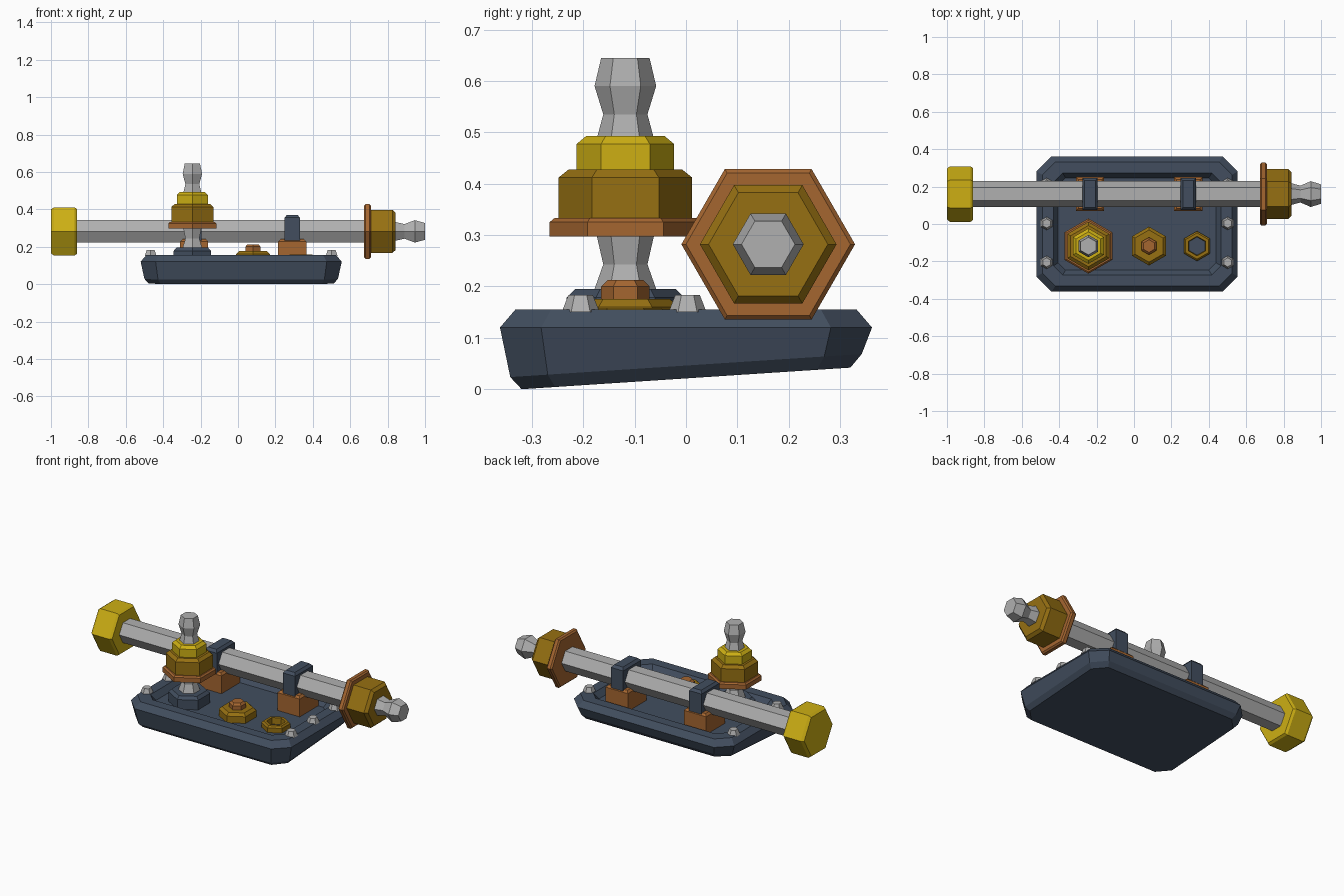
import bpy, bmesh, math

if "Cube" in bpy.data.objects:
    bpy.data.objects.remove(bpy.data.objects["Cube"])


def material(name, rgb):
    m = bpy.data.materials.new(name)
    m.diffuse_color = (*rgb, 1)
    m.use_nodes = True
    m.node_tree.nodes["Principled BSDF"].inputs["Base Color"].default_value = m.diffuse_color
    return m


SLATE = material("slate", (0.054, 0.076, 0.114))
STEEL = material("steel grey", (0.434, 0.434, 0.434))
YELLOW = material("bright yellow", (0.61, 0.43, 0.007))
GOLD = material("dark gold", (0.305, 0.162, 0.006))
COPPER = material("copper", (0.376, 0.133, 0.03))


def loft(name, rings, mat, closed=False):
    """Skin a list of equal-length point rings, capping or joining the ends."""
    bm = bmesh.new()
    loops = [[bm.verts.new(p) for p in ring] for ring in rings]
    pairs = list(zip(loops, loops[1:]))
    if closed:
        pairs.append((loops[-1], loops[0]))
    else:
        bm.faces.new(loops[0])
        bm.faces.new(loops[-1])
    n = len(loops[0])
    for a, b in pairs:
        for i in range(n):
            j = (i + 1) % n
            bm.faces.new((a[i], a[j], b[j], b[i]))
    bmesh.ops.recalc_face_normals(bm, faces=bm.faces)
    mesh = bpy.data.meshes.new(name)
    bm.to_mesh(mesh)
    bm.free()
    mesh.materials.append(mat)
    ob = bpy.data.objects.new(name, mesh)
    bpy.context.collection.objects.link(ob)
    return ob


def hex_turn(name, profile, mat, x=None, y=0.0, z=None, closed=False):
    """Six-sided turning of (position, radius) pairs; along z if x is given, else along x."""
    rings = []
    for t, r in profile:
        ring = []
        for k in range(6):
            u, v = r * math.cos(k * math.pi / 3), r * math.sin(k * math.pi / 3)
            ring.append((x + v, y + u, t) if z is None else (t, y + u, z + v))
        rings.append(ring)
    return loft(name, rings, mat, closed)


def octagon(cx, cy, hx, hy, c, z):
    """Rectangle with cut corners."""
    pts = [(hx, hy - c), (hx - c, hy), (c - hx, hy), (-hx, hy - c),
           (-hx, c - hy), (c - hx, -hy), (hx - c, -hy), (hx, c - hy)]
    return [(cx + px, cy + py, z) for px, py in pts]


# Tray with sloping underside, bevelled rim and sunken floor
FLOOR = 0.12
rings = []
for inset, z, slope in ((0.042, 0, 1), (0.02, 0.025, 1), (0, 0.12, 0),
                        (0.03, 0.155, 0), (0.09, 0.155, 0), (0.115, FLOOR, 0)):
    ring = octagon(0.017, 0, 0.5375 - inset, 0.362 - inset, 0.08 - 0.35 * inset, z)
    rings.append([(px, py, pz + slope * 0.042 * (py + 0.32) / 0.64) for px, py, pz in ring])
loft("tray", rings, SLATE)

# Rim bolts, three on each side
for side in (-1, 1):
    for y in (-0.205, 0.003, 0.211):
        hex_turn("rim_bolt", [(0.15, 0.037), (0.183, 0.024)], STEEL, x=0.017 + side * 0.484, y=y)

# Long rod with its end fittings
RY, RZ = 0.16, 0.282
hex_turn("long_rod", [(-0.87, 0.07), (0.69, 0.07)], STEEL, y=RY, z=RZ)
hex_turn("rod_end_cap", [(-1, 0.136), (-0.985, 0.148), (-0.873, 0.148), (-0.86, 0.138)],
         YELLOW, y=RY, z=RZ)
hex_turn("rod_flange", [(0.674, 0.16), (0.682, 0.169), (0.702, 0.169), (0.71, 0.16)],
         COPPER, y=RY, z=RZ)
hex_turn("rod_nut", [(0.70, 0.133), (0.825, 0.133), (0.842, 0.116)], GOLD, y=RY, z=RZ)
hex_turn("rod_tip", [(0.83, 0.058), (0.845, 0.057), (0.89, 0.045), (0.945, 0.069), (1.0, 0.052)],
         STEEL, y=RY, z=RZ)

# Rod mounts: block on the floor and strap over the rod
for x in (-0.235, 0.29):
    loft("mount_block", [
        [(x + sx * hx, RY + sy * hy, z) for sx, sy in ((1, 1), (-1, 1), (-1, -1), (1, -1))]
        for hx, hy, z in ((0.075, 0.09, FLOOR - 0.01), (0.075, 0.09, 0.228), (0.063, 0.078, 0.24))
    ], COPPER)
    loft("rod_strap", [
        [(x + sx * hx, RY + sy * hy, z) for sx, sy in ((1, 1), (-1, 1), (-1, -1), (1, -1))]
        for hx, hy, z in ((0.041, 0.086, 0.2), (0.041, 0.086, 0.355), (0.029, 0.072, 0.37))
    ], SLATE)

# Upright lever with stacked collars
LX, LY = -0.244, -0.118
hex_turn("lever_base", [(FLOOR - 0.01, 0.115), (0.178, 0.115), (0.195, 0.098)], SLATE, x=LX, y=LY)
hex_turn("lever_stem", [(0.18, 0.062), (0.195, 0.06), (0.243, 0.043), (0.3, 0.056), (0.49, 0.055),
                        (0.535, 0.043), (0.59, 0.06), (0.645, 0.047)], STEEL, x=LX, y=LY)
hex_turn("lever_flange", [(0.297, 0.1475), (0.325, 0.1475), (0.333, 0.138)], COPPER, x=LX, y=LY)
hex_turn("lever_collar", [(0.325, 0.13), (0.412, 0.13), (0.428, 0.11)], GOLD, x=LX, y=LY)
hex_turn("lever_cap", [(0.42, 0.095), (0.477, 0.095), (0.493, 0.076)], YELLOW, x=LX, y=LY)

# Floor nut with a copper bolt head
hex_turn("floor_nut", [(FLOOR - 0.01, 0.104), (0.16, 0.104), (0.176, 0.086)], GOLD, x=0.08, y=LY)
hex_turn("bolt_head", [(0.17, 0.047), (0.2, 0.047), (0.213, 0.034)], COPPER, x=0.08, y=LY)

# Open floor nut
hex_turn("open_nut", [(FLOOR - 0.005, 0.08), (0.148, 0.08), (0.158, 0.07), (0.158, 0.052),
                      (FLOOR - 0.005, 0.048)], GOLD, x=0.337, y=LY, closed=True)
